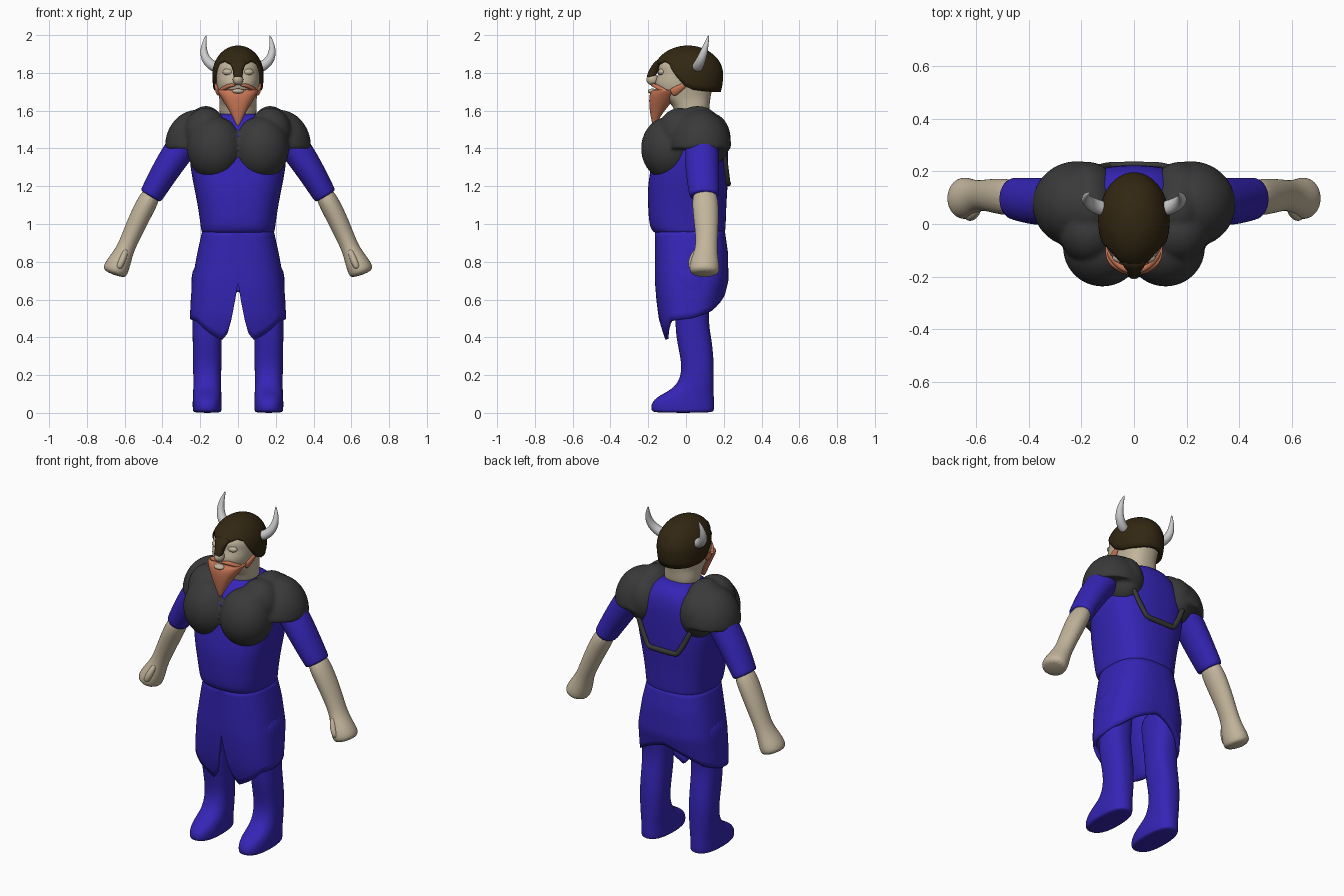
import bpy, bmesh, math
from mathutils import Vector, Matrix

cube = bpy.data.objects.get("Cube")
if cube:
    bpy.data.objects.remove(cube)


def material(name, r, g, b):
    m = bpy.data.materials.new(name)
    m.use_nodes = True
    m.diffuse_color = (r, g, b, 1)
    node = next(n for n in m.node_tree.nodes if n.type == 'BSDF_PRINCIPLED')
    node.inputs["Base Color"].default_value = (r, g, b, 1)
    return m


BLUE = material("royal blue cloth", .035, .018, .46)
TRIM = material("muted blue trim", .045, .035, .25)
IRON = material("charcoal armour", .042, .042, .042)
BROWN = material("dark brown helmet", .032, .02, .006)
SKIN = material("pale skin", .54, .46, .33)
BEARD = material("ginger hair", .58, .18, .09)
HORN = material("grey horn", .6, .6, .6)


def finish(name, bm, mat, mirror=False, subsurf=0):
    bmesh.ops.recalc_face_normals(bm, faces=bm.faces)
    me = bpy.data.meshes.new(name)
    bm.to_mesh(me)
    bm.free()
    me.materials.append(mat)
    ob = bpy.data.objects.new(name, me)
    bpy.context.collection.objects.link(ob)
    bpy.ops.object.select_all(action='DESELECT')
    ob.select_set(True)
    bpy.context.view_layer.objects.active = ob
    bpy.ops.object.shade_smooth_by_angle(angle=math.radians(60))
    if mirror:
        ob.modifiers.new("mirror", 'MIRROR')
    if subsurf:
        s = ob.modifiers.new("round", 'SUBSURF')
        s.levels = s.render_levels = subsurf
    return ob


def skin_rings(rings, closed=True):
    # Bridge rings of points, capping both ends when closed
    bm = bmesh.new()
    rows = [[bm.verts.new(p) for p in ring] for ring in rings]
    n = len(rows[0])
    for a, b in zip(rows, rows[1:]):
        for i in range(n):
            j = (i + 1) % n
            bm.faces.new((a[i], a[j], b[j], b[i]))
    if closed:
        bm.faces.new(rows[0])
        bm.faces.new(rows[-1])
    return bm


def oval(a, power):
    # Superellipse point; angle 0 faces the front
    s, c = math.sin(a), math.cos(a)
    e = 2 / power
    return math.copysign(abs(s) ** e, s), -math.copysign(abs(c) ** e, c)


def stack(name, rings, mat, x=0, power=2.4, n=24, mirror=False):
    # Upright body part from rings of (z, front y, back y, half width)
    out = []
    for z, y0, y1, rx in rings:
        pts = [oval(math.tau * i / n, power) for i in range(n)]
        out.append([Vector((x + rx * u, (y0 + y1) / 2 + (y1 - y0) / 2 * v, z)) for u, v in pts])
    return finish(name, skin_rings(out), mat, mirror, 2)


def tube(name, pts, mat, mirror=True, n=12, side=(0, 1, 0)):
    # Limb along points of (x, y, z, radius along side, other radius)
    cs = [Vector(p[:3]) for p in pts]
    out = []
    for i, p in enumerate(pts):
        t = (cs[min(i + 1, len(cs) - 1)] - cs[max(i - 1, 0)]).normalized()
        u = Vector(side)
        u = (u - t * u.dot(t)).normalized()
        v = t.cross(u)
        out.append([cs[i] + u * p[3] * math.cos(math.tau * k / n)
                    + v * p[4] * math.sin(math.tau * k / n) for k in range(n)])
    return finish(name, skin_rings(out), mat, mirror, 2)


def add_ball(bm, centre, radii, floor=None):
    part = bmesh.new()
    bmesh.ops.create_uvsphere(part, u_segments=32, v_segments=20, radius=1)
    bmesh.ops.transform(part, verts=part.verts,
                        matrix=Matrix.Translation(centre) @ Matrix.Diagonal((*radii, 1)))
    if floor is not None:
        geom = part.verts[:] + part.edges[:] + part.faces[:]
        bmesh.ops.bisect_plane(part, geom=geom, plane_co=(0, 0, floor),
                               plane_no=(0, 0, 1), clear_inner=True)
        bmesh.ops.holes_fill(part, edges=[e for e in part.edges if e.is_boundary])
    tmp = bpy.data.meshes.new("part")
    part.to_mesh(tmp)
    part.free()
    bm.from_mesh(tmp)
    bpy.data.meshes.remove(tmp)


def ball(name, centre, radii, mat, mirror=False):
    bm = bmesh.new()
    add_ball(bm, centre, radii)
    return finish(name, bm, mat, mirror)


def lookup(table, key):
    # Linear interpolation in rows of (key, values...)
    if key <= table[0][0]:
        return table[0][1:]
    for a, b in zip(table, table[1:]):
        if key <= b[0]:
            f = (key - a[0]) / (b[0] - a[0])
            return [p + (q - p) * f for p, q in zip(a[1:], b[1:])]
    return table[-1][1:]


def front_angle(i, n):
    d = 360 * i / n
    return min(d, 360 - d)


# Legs with boots
stack("legs", [(0, -.17, .14, .07), (.012, -.185, .15, .077), (.05, -.187, .15, .078),
               (.09, -.15, .148, .076), (.13, -.06, .147, .074), (.2, -.025, .147, .074),
               (.28, -.025, .148, .077), (.4, -.055, .135, .077), (.5, -.055, .115, .08),
               (.65, -.08, .14, .085), (.8, -.1, .15, .085)], BLUE, x=.163, mirror=True)

# Skirt with a front slit and a hem that rises toward the back
hem = [(0, .69), (1.5, .6), (4, .5), (8, .42), (14, .385), (30, .42), (55, .485),
       (90, .5), (130, .54), (160, .6), (180, .64)]
shape = [(.38, -.11, .15, .25), (.5, -.145, .175, .255), (.6, -.157, .2, .25),
         (.7, -.165, .225, .242), (.85, -.165, .222, .215), (.97, -.165, .205, .188)]
N, ROWS = 240, 14
rings = []
for r in range(ROWS + 1):
    ring = []
    for i in range(N):
        z = .97 + (lookup(hem, front_angle(i, N))[0] - .97) * r / ROWS
        y0, y1, rx = lookup(shape, z)
        u, v = oval(math.tau * i / N, 2.6)
        ring.append((rx * u, (y0 + y1) / 2 + (y1 - y0) / 2 * v, z))
    rings.append(ring)
skirt = finish("skirt", skin_rings(rings, False), BLUE)
skirt.modifiers.new("thickness", 'SOLIDIFY').thickness = .018

# Torso
stack("tunic", [(.94, -.155, .2, .186), (.965, -.182, .21, .197), (1, -.197, .212, .2),
                (1.1, -.203, .215, .215), (1.2, -.205, .222, .235), (1.3, -.187, .225, .255),
                (1.4, -.17, .225, .26), (1.48, -.155, .224, .22), (1.55, -.1, .205, .15),
                (1.6, -.05, .15, .09)], BLUE, power=2.6)
tube("collar_trim", [(0, -.166, 1.45, .012, .012), (.04, -.148, 1.5, .014, .014),
                     (.085, -.09, 1.56, .014, .014)], TRIM)

# Arms
tube("sleeves", [(.22, .085, 1.5, .08, .08), (.3, .085, 1.41, .092, .085),
                 (.38, .085, 1.29, .092, .076), (.458, .097, 1.155, .081, .064),
                 (.464, .097, 1.145, .08, .063)], BLUE, n=16)
tube("forearms_and_hands", [(.44, .098, 1.19, .072, .055), (.51, .105, 1.06, .07, .056),
                            (.56, .11, .95, .061, .051), (.595, .108, .87, .058, .047),
                            (.622, .1, .81, .074, .06), (.648, .097, .76, .084, .07),
                            (.658, .097, .73, .07, .06)], SKIN, n=16)
tube("thumbs", [(.59, .06, .87, .015, .015), (.612, .032, .81, .022, .02),
                (.635, .027, .76, .018, .018)], SKIN)

# Armour: chest plates, collar and shoulder caps fused into one shell
bm = bmesh.new()
for centre, radii, floor in [((.12, -.09, 1.4), (.15, .148, .168), None),
                             ((.17, -.03, 1.485), (.115, .12, .13), None),
                             ((.17, .06, 1.5), (.1, .13, .125), None),
                             ((.215, .075, 1.41), (.172, .165, .195), 1.4),
                             ((.175, .125, 1.45), (.105, .112, .14), None)]:
    add_ball(bm, centre, radii, floor)
armour = finish("shoulder_and_chest_armour", bm, IRON, mirror=True)
remesh = armour.modifiers.new("fuse", 'REMESH')
remesh.mode, remesh.voxel_size, remesh.use_smooth_shade = 'VOXEL', .01, True
soft = armour.modifiers.new("soften", 'SMOOTH')
soft.factor, soft.iterations = .5, 4

tube("back_strap", [(0, .226, 1.215, .012, .016), (.09, .224, 1.215, .012, .016),
                    (.1, .223, 1.222, .012, .016), (.145, .213, 1.3, .012, .016),
                    (.18, .205, 1.38, .012, .016)], IRON)

# Head and face
stack("head", [(1.54, -.06, .12, .1), (1.63, -.06, .125, .1), (1.665, -.13, .13, .098),
               (1.72, -.165, .14, .112), (1.76, -.165, .15, .117), (1.8, -.143, .16, .12),
               (1.84, -.155, .165, .12), (1.9, -.1, .13, .085)], SKIN)
ball("nose", (0, -.178, 1.765), (.028, .032, .03), SKIN)
ball("eyelids", (.052, -.128, 1.805), (.03, .02, .018), SKIN, True)

# Beard, mouth and moustache
stack("beard", [(1.515, -.176, -.164, .005), (1.58, -.19, -.13, .035),
                (1.64, -.196, -.08, .072), (1.685, -.195, -.04, .1),
                (1.708, -.182, -.02, .112), (1.712, -.175, -.02, .108)], BEARD)
ball("mouth", (0, -.178, 1.703), (.032, .024, .014), SKIN)
tube("moustache", [(.012, -.182, 1.735, .008, .006), (.045, -.166, 1.735, .014, .012),
                   (.08, -.135, 1.715, .014, .012), (.1, -.1, 1.7, .01, .01)], BEARD)
tube("sideburns", [(.105, -.08, 1.69, .03, .012), (.111, -.04, 1.715, .02, .012),
                   (.117, .0, 1.74, .015, .01)], BEARD)

# Helmet: dome with brow openings and a low back
brim = [(0, 1.845), (20, 1.85), (40, 1.865), (55, 1.85), (70, 1.785), (85, 1.73),
        (100, 1.71), (130, 1.7), (180, 1.7)]
N, ROWS, MID = 72, 14, 1.79
rings = []
for r in range(ROWS + 1):
    ring = []
    for i in range(N):
        low = lookup(brim, front_angle(i, N))[0] - MID
        end = math.asin(low / (.155 if low > 0 else .25))
        lat = math.radians(89) + (end - math.radians(89)) * r / ROWS
        height = .155 if lat > 0 else .25
        a = math.tau * i / N
        ring.append((.136 * math.cos(lat) * math.sin(a),
                     .01 - .187 * math.cos(lat) * math.cos(a), MID + height * math.sin(lat)))
    rings.append(ring)
bm = skin_rings(rings, False)
bmesh.ops.holes_fill(bm, edges=[e for e in bm.edges if e.is_boundary
                                and e.verts[0].co.z > 1.94])
helmet = finish("helmet", bm, BROWN)
helmet.modifiers.new("thickness", 'SOLIDIFY').thickness = .02
stack("nose_guard", [(1.768, -.205, -.18, .014), (1.785, -.208, -.16, .028),
                     (1.815, -.196, -.14, .024), (1.845, -.178, -.13, .042),
                     (1.87, -.155, -.12, .05)], BROWN)

# Horns
tube("horns", [(.105, .055, 1.825, .03, .03), (.14, .065, 1.84, .029, .029),
               (.17, .08, 1.87, .026, .026), (.183, .095, 1.91, .021, .021),
               (.18, .108, 1.955, .013, .013), (.168, .12, 2.0, .003, .003)], HORN)
